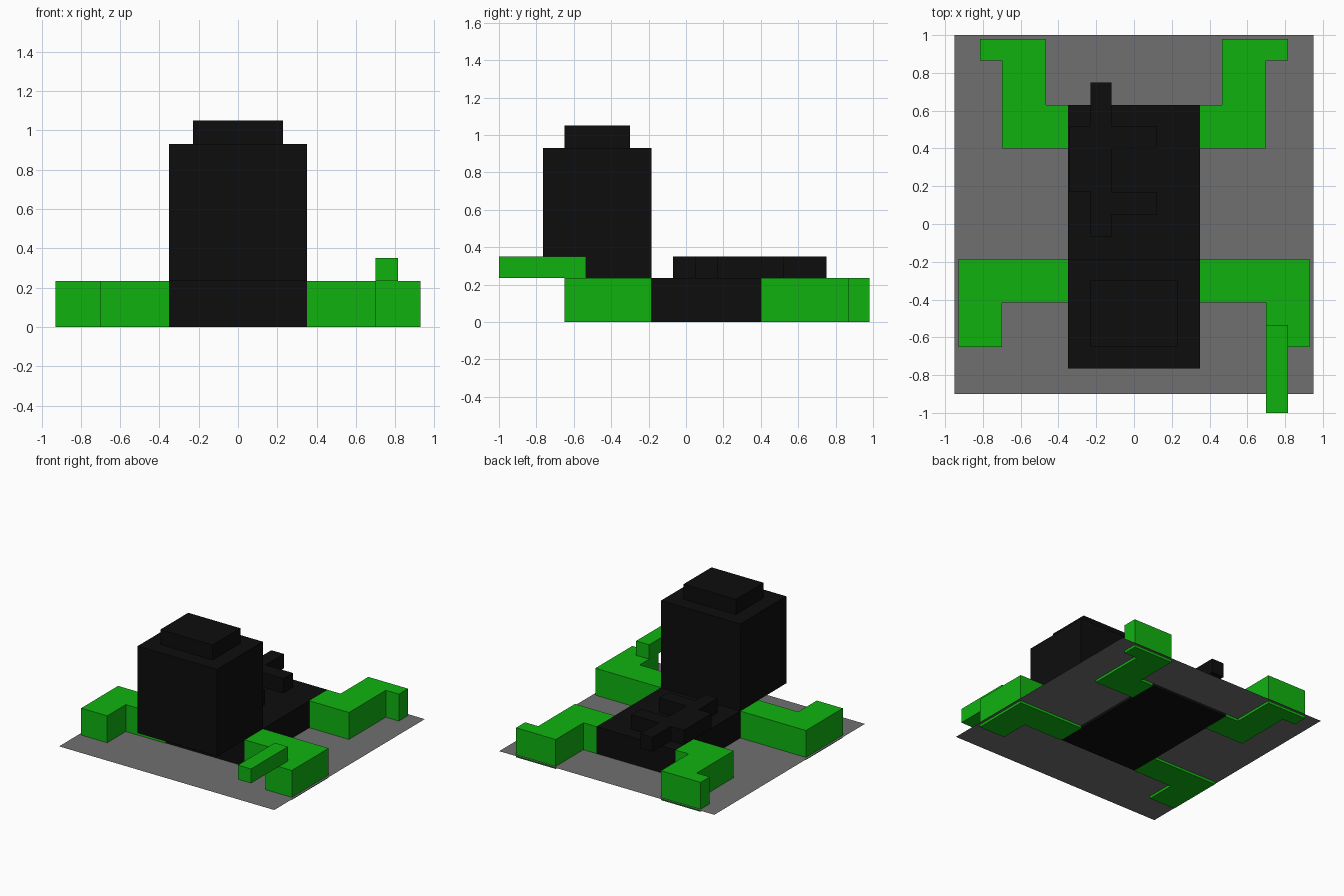
import bpy, bmesh

if "Cube" in bpy.data.objects:
    bpy.data.objects.remove(bpy.data.objects["Cube"])


def material(name, colour):
    m = bpy.data.materials.new(name)
    m.diffuse_color = (*colour, 1)
    m.use_nodes = True
    m.node_tree.nodes["Principled BSDF"].inputs["Base Color"].default_value = m.diffuse_color
    return m


black = material("black", (0.004, 0.004, 0.004))
green = material("green", (0.005, 0.45, 0.005))
grey = material("dark_grey", (0.16, 0.16, 0.16))


def slab(name, outline, z0, z1, mat):
    """Extrude a flat outline from z0 up to z1 (flat sheet if equal)."""
    bm = bmesh.new()
    face = bm.faces.new([bm.verts.new((x, y, z0)) for x, y in outline])
    if z1 > z0:
        top = bmesh.ops.extrude_face_region(bm, geom=[face], use_keep_orig=True)
        verts = [g for g in top["geom"] if isinstance(g, bmesh.types.BMVert)]
        bmesh.ops.translate(bm, verts=verts, vec=(0, 0, z1 - z0))
    bmesh.ops.recalc_face_normals(bm, faces=bm.faces)
    mesh = bpy.data.meshes.new(name)
    bm.to_mesh(mesh)
    bm.free()
    mesh.materials.append(mat)
    obj = bpy.data.objects.new(name, mesh)
    bpy.context.collection.objects.link(obj)
    return obj


def box(name, x0, x1, y0, y1, z0, z1, mat):
    return slab(name, [(x0, y0), (x1, y0), (x1, y1), (x0, y1)], z0, z1, mat)


# Ground sheet, just above the undersides of the limbs
box("base_sheet", -0.95, 0.95, -0.90, 1.00, 0.02, 0.02, grey)

# Lying body, overhanging head block and its cap
box("body", -0.35, 0.35, -0.41, 0.63, 0.0, 0.235, black)
box("head", -0.35, 0.35, -0.765, -0.185, 0.235, 0.93, black)
box("head_cap", -0.23, 0.23, -0.65, -0.30, 0.93, 1.05, black)

# Branching raised ridge on the back
slab("back_ridge", [
    (-0.23, -0.07), (-0.12, -0.07), (-0.12, 0.05), (0.12, 0.05),
    (0.12, 0.17), (-0.12, 0.17), (-0.12, 0.40), (0.12, 0.40),
    (0.12, 0.52), (-0.12, 0.52), (-0.12, 0.75), (-0.23, 0.75),
    (-0.23, 0.52), (-0.345, 0.52), (-0.345, 0.17), (-0.23, 0.17)],
    0.235, 0.35, black)

# Bent limbs, mirrored left and right
front = [(0.35, -0.415), (0.70, -0.415), (0.70, -0.65), (0.93, -0.65),
         (0.93, -0.185), (0.35, -0.185)]
rear = [(0.35, 0.40), (0.70, 0.40), (0.70, 0.865), (0.815, 0.865),
        (0.815, 0.98), (0.465, 0.98), (0.465, 0.63), (0.35, 0.63)]
for side, s in (("right", 1), ("left", -1)):
    for part, outline in (("front_limb", front), ("rear_limb", rear)):
        slab(f"{part}_{side}", [(s * x, y) for x, y in outline], 0.0, 0.235, green)

# Rod held on the right front limb
box("held_rod", 0.70, 0.815, -1.00, -0.535, 0.235, 0.35, green)
